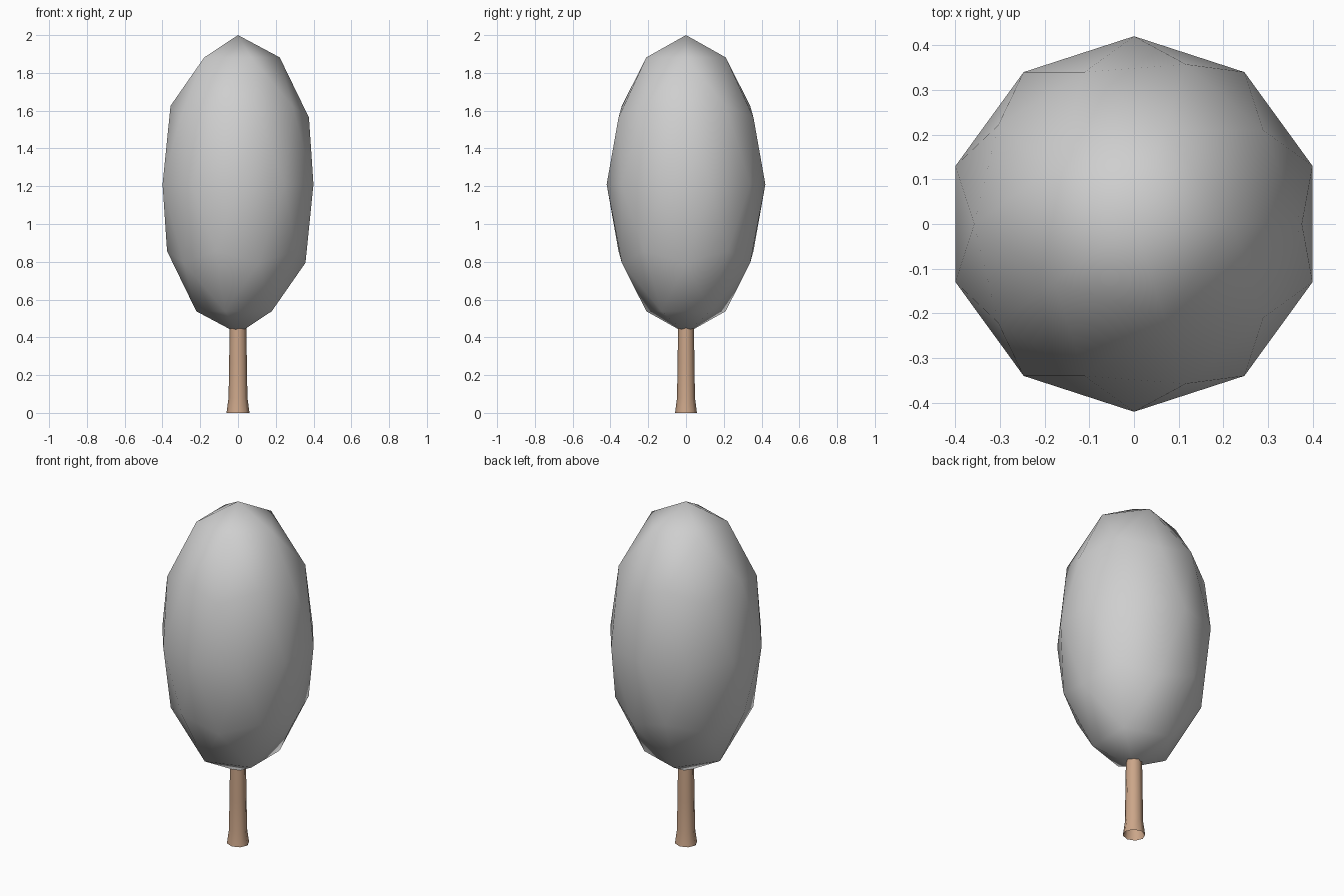
import bpy
import bmesh
from math import cos, sin, tau

cube = bpy.data.objects.get("Cube")
if cube:
    bpy.data.objects.remove(cube, do_unlink=True)


def make_material(name, rgb):
    mat = bpy.data.materials.new(name)
    mat.use_nodes = True
    mat.diffuse_color = (*rgb, 1)
    mat.node_tree.nodes["Principled BSDF"].inputs["Base Color"].default_value = (*rgb, 1)
    return mat


def add_object(name, bm, mat):
    bmesh.ops.recalc_face_normals(bm, faces=bm.faces)
    for face in bm.faces:
        face.smooth = True
    mesh = bpy.data.meshes.new(name)
    bm.to_mesh(mesh)
    bm.free()
    mesh.materials.append(mat)
    obj = bpy.data.objects.new(name, mesh)
    bpy.context.collection.objects.link(obj)
    return obj


# Foliage: a stretched low-poly ball with smooth shading
bm = bmesh.new()
bmesh.ops.create_icosphere(bm, subdivisions=2, radius=1)
bmesh.ops.scale(bm, vec=(0.42, 0.42, 0.79), verts=bm.verts)
bmesh.ops.translate(bm, vec=(0, 0, 1.21), verts=bm.verts)
add_object("foliage", bm, make_material("foliage grey", (0.62, 0.62, 0.62)))

# Trunk: open tube, flared at the foot, with its top hidden in the foliage
SIDES = 8
profile = [(0.061, 0), (0.05, 0.08), (0.047, 0.26), (0.044, 0.47)]
bm = bmesh.new()
rings = [
    [bm.verts.new((r * cos(tau * i / SIDES), 0.95 * r * sin(tau * i / SIDES), z))
     for i in range(SIDES)]
    for r, z in profile
]
for low, high in zip(rings, rings[1:]):
    for i in range(SIDES):
        j = (i + 1) % SIDES
        bm.faces.new((low[i], low[j], high[j], high[i]))
add_object("trunk", bm, make_material("bark brown", (0.6, 0.38, 0.25)))
